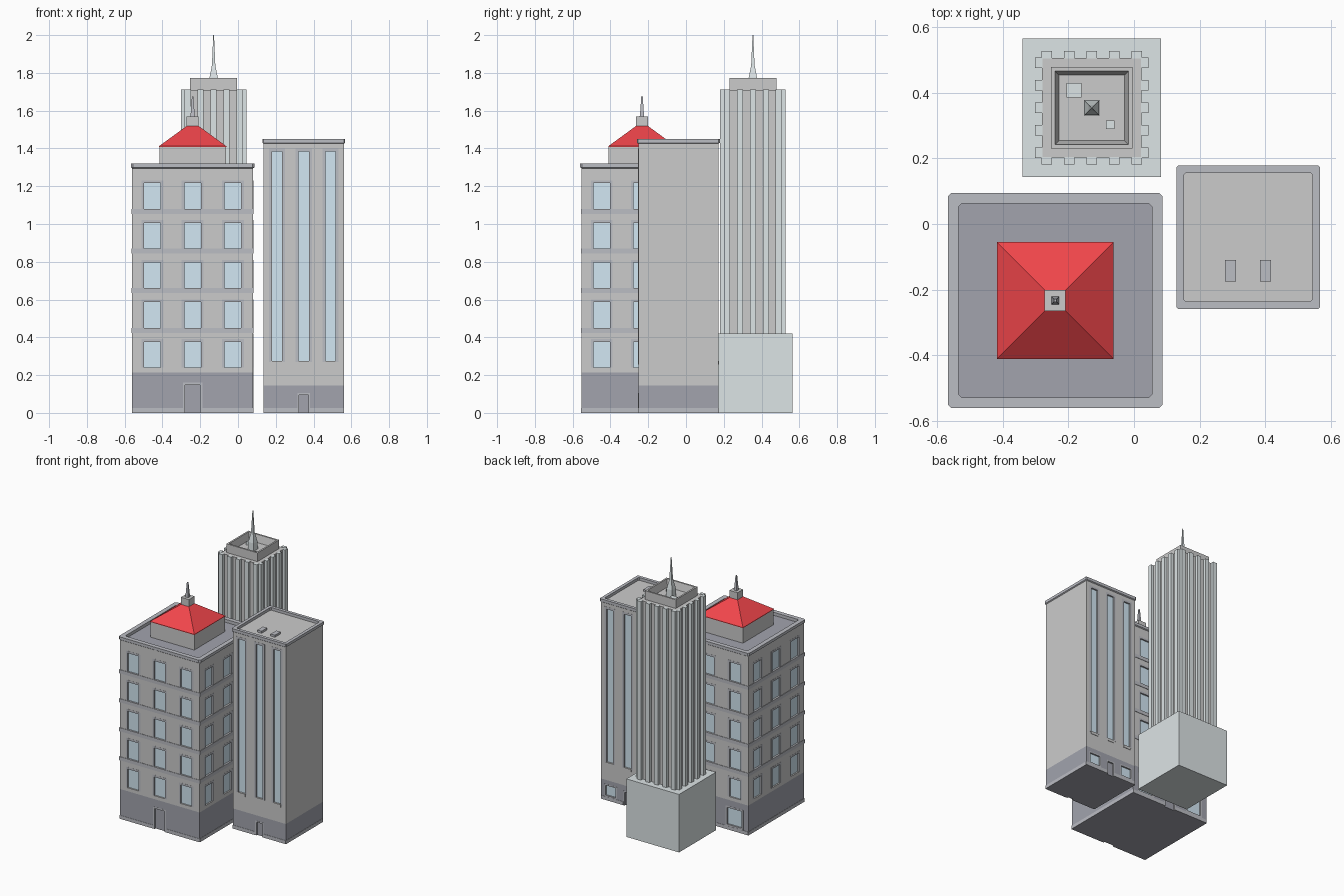
import bpy, bmesh
from math import pi
from mathutils import Matrix, Vector

if "Cube" in bpy.data.objects:
    bpy.data.objects.remove(bpy.data.objects["Cube"])


def mat(name, r, g, b):
    m = bpy.data.materials.new(name)
    m.diffuse_color = (r, g, b, 1)
    m.use_nodes = True
    m.node_tree.nodes["Principled BSDF"].inputs["Base Color"].default_value = m.diffuse_color
    return m


TRIM = mat("trim_grey", 0.50, 0.51, 0.55)
DARK = mat("slate", 0.36, 0.37, 0.42)
GLASS = mat("glass", 0.65, 0.80, 0.90)
RED = mat("red_tile", 0.88, 0.06, 0.07)
STONE = mat("pale_stone", 0.72, 0.78, 0.79)


def finish(name, bm, material=None):
    bmesh.ops.recalc_face_normals(bm, faces=bm.faces)
    me = bpy.data.meshes.new(name)
    bm.to_mesh(me)
    bm.free()
    ob = bpy.data.objects.new(name, me)
    bpy.context.collection.objects.link(ob)
    if material:
        me.materials.append(material)
    return ob


def boxes(name, items, material=None):
    """Boxes as (x0, x1, y0, y1, z0, z1[, transform]) in one object."""
    bm = bmesh.new()
    for x0, x1, y0, y1, z0, z1, *t in items:
        c = Vector(((x0 + x1) / 2, (y0 + y1) / 2, (z0 + z1) / 2))
        m = Matrix.Translation(c) @ Matrix.Diagonal((x1 - x0, y1 - y0, z1 - z0, 1))
        bmesh.ops.create_cube(bm, size=1, matrix=(t[0] @ m) if t else m)
    return finish(name, bm, material)


def block(name, c, h, z0, z1, material=None):
    return boxes(name, [(c[0] - h, c[0] + h, c[1] - h, c[1] + h, z0, z1)], material)


def square_loft(name, c, profile, material=None, chamfer=0):
    """Stack of square sections (half width, z), capped at both ends."""
    bm = bmesh.new()
    rings = []
    for h, z in profile:
        k = chamfer
        if k:
            pts = [(-h + k, -h), (h - k, -h), (h, -h + k), (h, h - k),
                   (h - k, h), (-h + k, h), (-h, h - k), (-h, -h + k)]
        else:
            pts = [(-h, -h), (h, -h), (h, h), (-h, h)]
        rings.append([bm.verts.new((c[0] + x, c[1] + y, z)) for x, y in pts])
    n = len(rings[0])
    for a, b in zip(rings, rings[1:]):
        for i in range(n):
            bm.faces.new((a[i], a[(i + 1) % n], b[(i + 1) % n], b[i]))
    bm.faces.new(rings[0][::-1])
    bm.faces.new(rings[-1])
    return finish(name, bm, material)


def side(c, k):
    return Matrix.Translation((c[0], c[1], 0)) @ Matrix.Rotation(k * pi / 2, 4, 'Z')


def carve(target, holes):
    cutter = boxes("cutter", holes)
    cutter.hide_render = True
    mod = target.modifiers.new("openings", 'BOOLEAN')
    mod.operation, mod.solver, mod.object = 'DIFFERENCE', 'EXACT', cutter
    bpy.context.view_layer.objects.active = target
    bpy.ops.object.modifier_apply(modifier=mod.name)
    bpy.data.objects.remove(cutter)


class Openings:
    """Collects recessed, framed openings on the four sides of a square block."""

    def __init__(self, c, h):
        self.c, self.h = c, h
        self.holes, self.frames, self.glass, self.doors = [], [], [], []

    def add(self, k, u, w, z0, z1, f, door=False, bottom=False):
        t, y = side(self.c, k), -self.h
        self.holes.append((u - w, u + w, y - .02, y + .014, z0, z1, t))
        a, b = y - .001, y + .014
        self.frames += [(u - w, u - w + f, a, b, z0, z1, t),
                        (u + w - f, u + w, a, b, z0, z1, t),
                        (u - w + f, u + w - f, a, b, z1 - f, z1, t)]
        if bottom:
            self.frames.append((u - w + f, u + w - f, a, b, z0, z0 + f, t))
        pane = (u - w + f, u + w - f, y + .010, y + .015, z0, z1 - f, t)
        (self.doors if door else self.glass).append(pane)

    def build(self, name):
        boxes(name + "_frames", self.frames, TRIM)
        boxes(name + "_glass", self.glass, GLASS)
        boxes(name + "_doors", self.doors, DARK)


# Office block with red roof
A, AH = (-0.24, -0.233), 0.32
walls = block("office_walls", A, AH, 0.215, 1.295)
base = block("office_base", A, AH, 0, 0.215, DARK)
upper, ground = Openings(A, AH), Openings(A, AH)
for k in range(4):
    for i in range(5):
        for u in (-0.213, 0, 0.213):
            upper.add(k, u, 0.058, 0.24 + 0.21 * i, 0.39 + 0.21 * i, 0.014)
for k in (0, 2):
    ground.add(k, 0, 0.052, 0.0, 0.16, 0.012, door=True)
for u in (-0.21, 0.21):
    ground.add(2, u, 0.07, 0.025, 0.17, 0.012, bottom=True)
carve(walls, upper.holes)
carve(base, ground.holes)
upper.build("office_upper")
ground.build("office_ground")
for i in range(1, 5):
    block(f"office_band_{i}", A, AH + 0.003, 0.214 + 0.21 * i, 0.24 + 0.21 * i, TRIM)
square_loft("office_cornice", A,
            [(0.32, 1.295), (0.327, 1.3), (0.327, 1.32), (0.295, 1.32), (0.295, 1.296)],
            TRIM, 0.01)
block("office_roof_deck", A, 0.295, 1.28, 1.298, DARK)
block("penthouse", A, 0.176, 1.29, 1.41)
square_loft("red_roof", A, [(0.178, 1.408), (0.178, 1.412), (0.03, 1.52)], RED)
block("cupola", A, 0.032, 1.51, 1.57)
square_loft("cupola_spire", A, [(0.012, 1.57), (0.009, 1.6), (0.004, 1.675)], TRIM)

# Slab building with tall window strips
B, BH = (0.348, -0.04), 0.212
walls = block("slab_walls", B, BH, 0.145, 1.43)
base = block("slab_base", B, BH, 0, 0.145, DARK)
strips, ground = Openings(B, BH), Openings(B, BH)
sills = []
for k in (0, 2):
    for u in (-0.142, 0, 0.142):
        strips.add(k, u, 0.043, 0.27, 1.40, 0.016)
        sills.append((u - .03, u + .03, -BH - .003, -BH + .012, .255, .275, side(B, k)))
    ground.add(k, 0, 0.033, 0.0, 0.105, 0.009, door=True)
for u in (-0.135, 0.135):
    ground.add(2, u, 0.05, 0.025, 0.115, 0.009, bottom=True)
carve(walls, strips.holes)
carve(base, ground.holes)
strips.build("slab_strip")
ground.build("slab_ground")
boxes("slab_sills", sills)
square_loft("slab_cornice", B,
            [(0.212, 1.425), (0.219, 1.43), (0.219, 1.45), (0.196, 1.45), (0.196, 1.428)],
            TRIM, 0.006)
block("slab_roof_deck", B, 0.196, 1.41, 1.43, DARK)
boxes("slab_roof_vents", [(x, x + .034, -.175, -.11, 1.425, 1.445) for x in (.277, .384)], TRIM)

# Low plinth strips, left open at the doors
for name, c, h, gap in (("office", A, AH, .052), ("slab", B, BH, .033)):
    items = []
    for k in range(4):
        g = gap if k in (0, 2) else 0
        items += [(-h, -g, -h - .002, -h + .005, 0, .025, side(c, k)),
                  (g, h, -h - .002, -h + .005, 0, .025, side(c, k))]
    boxes(name + "_plinth", items, TRIM)

# Ribbed tower on a podium
C = (-0.129, 0.354)
block("tower_podium", C, 0.211, 0, 0.42, STONE)
block("tower_core", C, 0.152, 0.42, 1.71)
ribs = [(u - .016, u + .016, -.173, -.15, .42, 1.713, side(C, k))
        for k in range(4) for u in (-.137, -.069, 0, .069, .137)]
boxes("tower_ribs", ribs, STONE)
square_loft("tower_crown", C,
            [(0.124, 1.705), (0.124, 1.773), (0.112, 1.773), (0.1, 1.72)])
boxes("tower_roof_units", [(-.205, -.16, .385, .43, 1.715, 1.745),
                           (-.085, -.06, .29, .315, 1.715, 1.735)], STONE)
square_loft("tower_spire", C,
            [(0.024, 1.72), (0.022, 1.775), (0.009, 1.84), (0.002, 2.0)], STONE)
